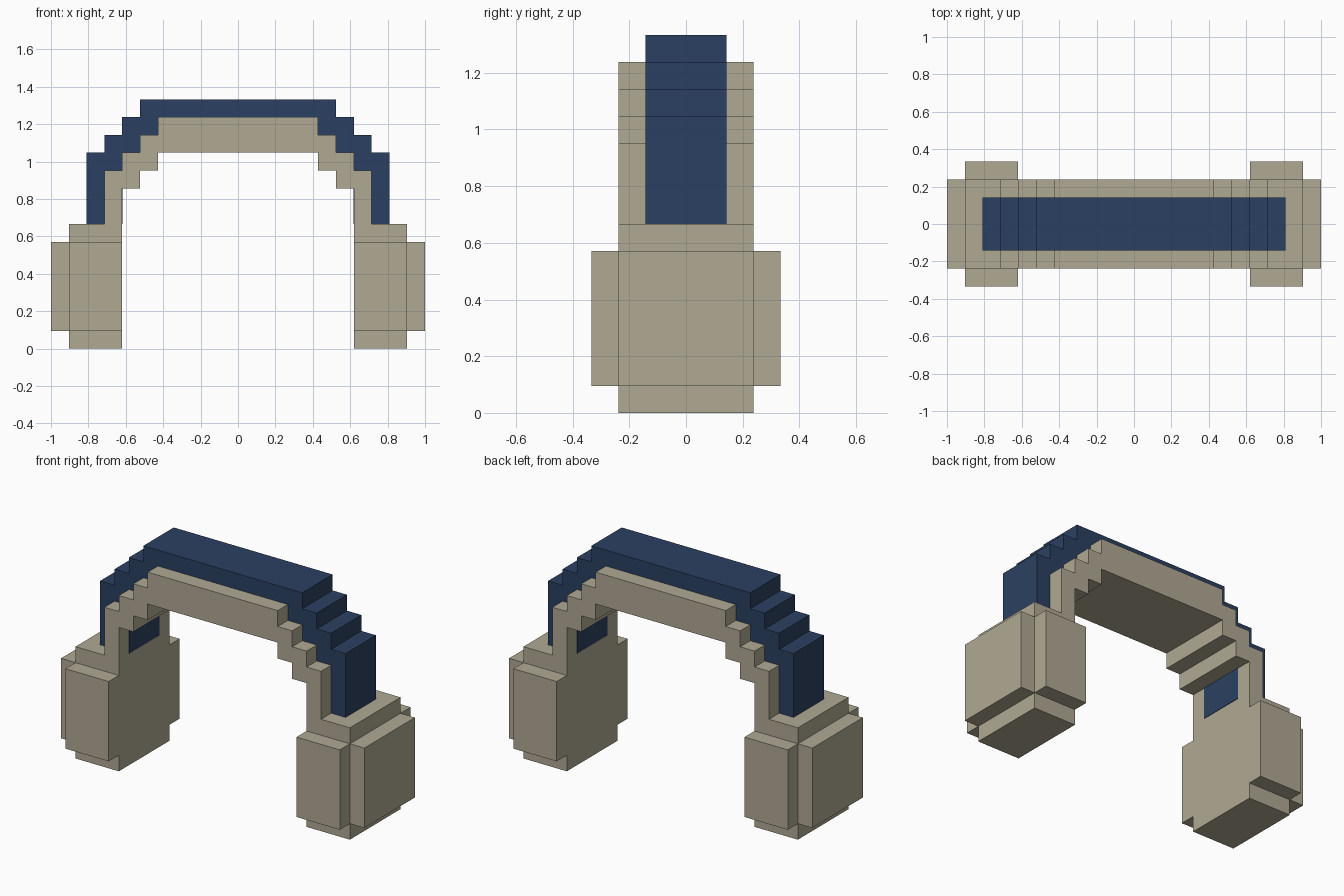
import bpy
import bmesh

if "Cube" in bpy.data.objects:
    bpy.data.objects.remove(bpy.data.objects["Cube"])

U = 2 / 21  # block size


def material(name, rgb):
    m = bpy.data.materials.new(name)
    m.diffuse_color = (*rgb, 1)
    m.use_nodes = True
    m.node_tree.nodes["Principled BSDF"].inputs["Base Color"].default_value = m.diffuse_color
    return m


BEIGE = material("beige", (0.434, 0.397, 0.296))
BLUE = material("navy_blue", (0.024, 0.051, 0.122))


def finish(name, bm, mat):
    bmesh.ops.recalc_face_normals(bm, faces=bm.faces)
    mesh = bpy.data.meshes.new(name)
    bm.to_mesh(mesh)
    bm.free()
    mesh.materials.append(mat)
    bpy.context.collection.objects.link(bpy.data.objects.new(name, mesh))


def box(name, x, y, z, mat):
    """Box from (low, high) block ranges on each axis."""
    bm = bmesh.new()
    bmesh.ops.create_cube(bm, size=1)
    for v in bm.verts:
        v.co = [U * (r[0] if c < 0 else r[1]) for c, r in zip(v.co, (x, y, z))]
    finish(name, bm, mat)


def arch(name, half, depth, mat):
    """Mirror a half profile (outer edge, then inner edge) and extrude along y."""
    outer, inner = half
    left = [(-x, z) for x, z in outer]
    left_in = [(-x, z) for x, z in inner]
    loop = outer + left[::-1] + left_in + inner[::-1]
    bm = bmesh.new()
    face = bm.faces.new([bm.verts.new((x * U, -depth * U, z * U)) for x, z in loop])
    ext = bmesh.ops.extrude_face_region(bm, geom=[face])
    moved = [g for g in ext["geom"] if isinstance(g, bmesh.types.BMVert)]
    bmesh.ops.translate(bm, verts=moved, vec=(0, 2 * depth * U, 0))
    finish(name, bm, mat)


def steps(x, z_base, z, count):
    """Stair profile: rise from z_base to z, then step in and up by one block."""
    pts = [(x, z_base), (x, z)]
    for _ in range(count):
        pts += [(x - 1, z), (x - 1, z + 1)]
        x, z = x - 1, z + 1
    return pts


# Stepped headband and the narrower cushion over it
seam = steps(7.5, 7, 10, 3)
arch("headband", (seam, steps(6.5, 7, 9, 2)), 2.5, BEIGE)
arch("headband_cover", (steps(8.5, 7, 11, 3), seam), 1.5, BLUE)

# Ear cups, with pads on the front, back and outer faces
for side, s in (("left", -1), ("right", 1)):
    def xr(a, b):
        return tuple(sorted((s * a, s * b)))
    box(side + "_ear_cup", xr(6.5, 9.5), (-2.5, 2.5), (0, 7), BEIGE)
    box(side + "_front_pad", xr(6.5, 9.5), (-3.5, -2.5), (1, 6), BEIGE)
    box(side + "_back_pad", xr(6.5, 9.5), (2.5, 3.5), (1, 6), BEIGE)
    box(side + "_outer_pad", xr(9.5, 10.5), (-2.5, 2.5), (1, 6), BEIGE)
    # Blue inlay on the inner side of the band
    box(side + "_inner_inlay", xr(6.47, 6.5), (-1.5, 1.5), (7, 9), BLUE)
